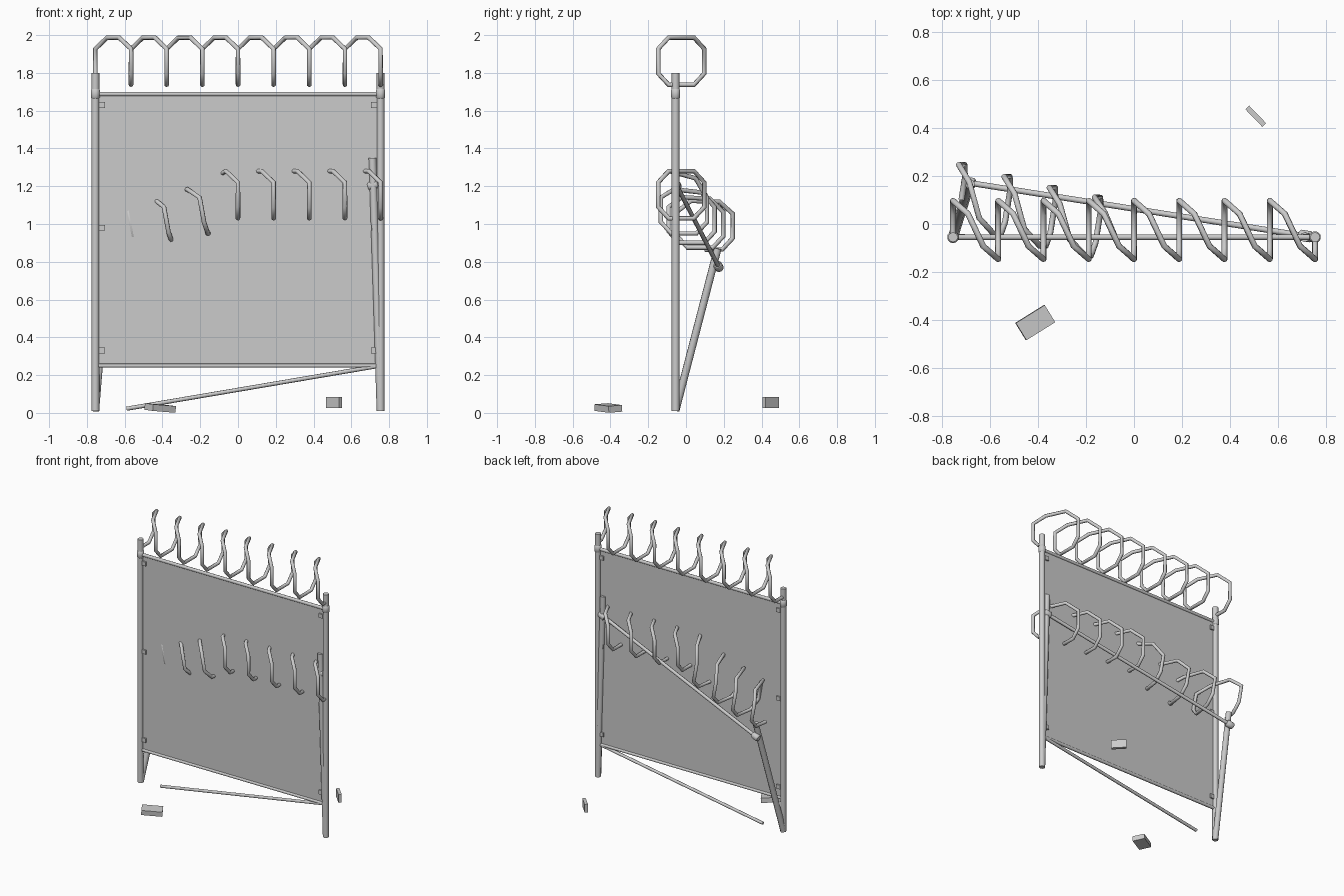
import bpy
from math import radians
from mathutils import Vector

if "Cube" in bpy.data.objects:
    bpy.data.objects.remove(bpy.data.objects["Cube"])

Y = -0.055      # fence plane
W = 0.755       # half width between post centres


def rod(name, a, b, r, sides=8):
    """Cylinder from point a to point b."""
    a, b = Vector(a), Vector(b)
    d = b - a
    bpy.ops.mesh.primitive_cylinder_add(vertices=sides, radius=r, depth=d.length, location=(a + b) / 2)
    o = bpy.context.object
    o.name = name
    o.rotation_euler = d.to_track_quat('Z', 'Y').to_euler()
    bpy.ops.object.shade_smooth_by_angle(angle=radians(50))
    return o


def box(name, loc, size, rot=(0, 0, 0)):
    bpy.ops.mesh.primitive_cube_add(size=1, location=loc, rotation=[radians(v) for v in rot])
    o = bpy.context.object
    o.name = name
    o.scale = size
    return o


def collar(name, centre, axis):
    """Chamfered sleeve around a post."""
    c, ax = Vector(centre), Vector(axis).normalized()
    o = rod(name, c - ax * 0.027, c + ax * 0.027, 0.026)
    m = o.modifiers.new("chamfer", 'BEVEL')
    m.width = 0.007
    m.segments = 1


def coil_points(z0):
    """Eight octagonal turns; the wire only advances in x over the top of each turn."""
    pts = [(-W, -0.05, z0 - 0.125), (-W, 0.042, z0 - 0.125)]
    step = 2 * W / 8
    for i in range(8):
        x = -W + i * step
        pts += [(x, 0.097, z0 - 0.065), (x, 0.097, z0 + 0.065),
                (x + step / 3, 0.042, z0 + 0.125), (x + step * 2 / 3, -0.092, z0 + 0.125),
                (x + step, -0.147, z0 + 0.065), (x + step, -0.147, z0 - 0.065),
                (x + step, -0.092, z0 - 0.125)]
        if i < 7:
            pts.append((x + step, 0.042, z0 - 0.125))
    return pts + [(W, -0.05, z0 - 0.125)]


def lerp_table(t, table):
    for (t0, v0), (t1, v1) in zip(table, table[1:]):
        if t <= t1:
            return v0 + (v1 - v0) * max(0, (t - t0) / (t1 - t0))
    return table[-1][1]


def sag(p):
    """Collapse the left half of the lower coil: down, back and leaning."""
    x, y, z = p
    t = -x
    k = lerp_table(t, [(0.06, 0), (0.18, 1)])
    drop = lerp_table(t, [(0.07, 0), (0.189, 0.08), (0.378, 0.13), (0.565, 0.155), (0.755, 0.165)])
    back = lerp_table(t, [(0.05, 0), (0.189, 0.014), (0.378, 0.055), (0.565, 0.10), (0.755, 0.15)])
    return (x + k * (0.16 * (y + 0.147) - 0.18 * (z - 1.14)), y + back, z - drop)


def wire(name, pts, r=0.0125):
    cu = bpy.data.curves.new(name, 'CURVE')
    cu.dimensions = '3D'
    cu.bevel_depth = r
    cu.bevel_resolution = 2
    cu.use_fill_caps = True
    s = cu.splines.new('POLY')
    s.points.add(len(pts) - 1)
    for q, p in zip(s.points, pts):
        q.co = (*p, 1)
    o = bpy.data.objects.new(name, cu)
    bpy.context.collection.objects.link(o)


# Upright fence frame
for side, sx in (("left", -1), ("right", 1)):
    rod(f"{side}_post", (sx * W, Y, 0.01), (sx * W, Y, 1.8), 0.021)
    collar(f"{side}_collar", (sx * W, Y, 1.69), (0, 0, 1))
    for i, z in enumerate((0.33, 0.98, 1.63)):
        box(f"{side}_clip_{i}", (sx * 0.72, Y, z), (0.03, 0.025, 0.03))
rod("top_rail", (-W, Y, 1.688), (W, Y, 1.688), 0.012)
rod("bottom_rail", (-W, Y, 0.25), (W, Y, 0.25), 0.011)
box("mesh_panel", (0, Y, 0.969), (1.48, 0.004, 1.438))

# Collapsed frame behind
lp0, lp1 = Vector((-W, Y, 0.012)), Vector((-0.685, 0.168, 0.87))
rp0, rp1 = Vector((W, Y, 0.012)), Vector((0.712, Y, 1.35))
rod("leaning_left_post", lp0, lp1, 0.021)
rod("leaning_right_post", rp0, rp1, 0.021)
rail_a, rail_b = Vector((-0.69, 0.172, 0.775)), Vector((0.715, -0.05, 1.205))
rod("fallen_top_rail", rail_a, rail_b, 0.012)
collar("fallen_left_collar", rail_a, rail_b - rail_a)
collar("fallen_right_collar", rail_b, rail_b - rail_a)
rod("fallen_bottom_rail", (0.735, Y, 0.247), (-0.59, Y, 0.022), 0.011)

# Wire coils
wire("top_coil", coil_points(1.862))
wire("collapsed_coil", [sag(p) for p in coil_points(1.155)])

# Debris blocks
box("debris_slab", (-0.412, -0.411, 0.026), (0.142, 0.084, 0.035), (4, 4, 32))
box("debris_chip", (0.508, 0.449, 0.055), (0.102, 0.022, 0.06), (0, 0, -46))
